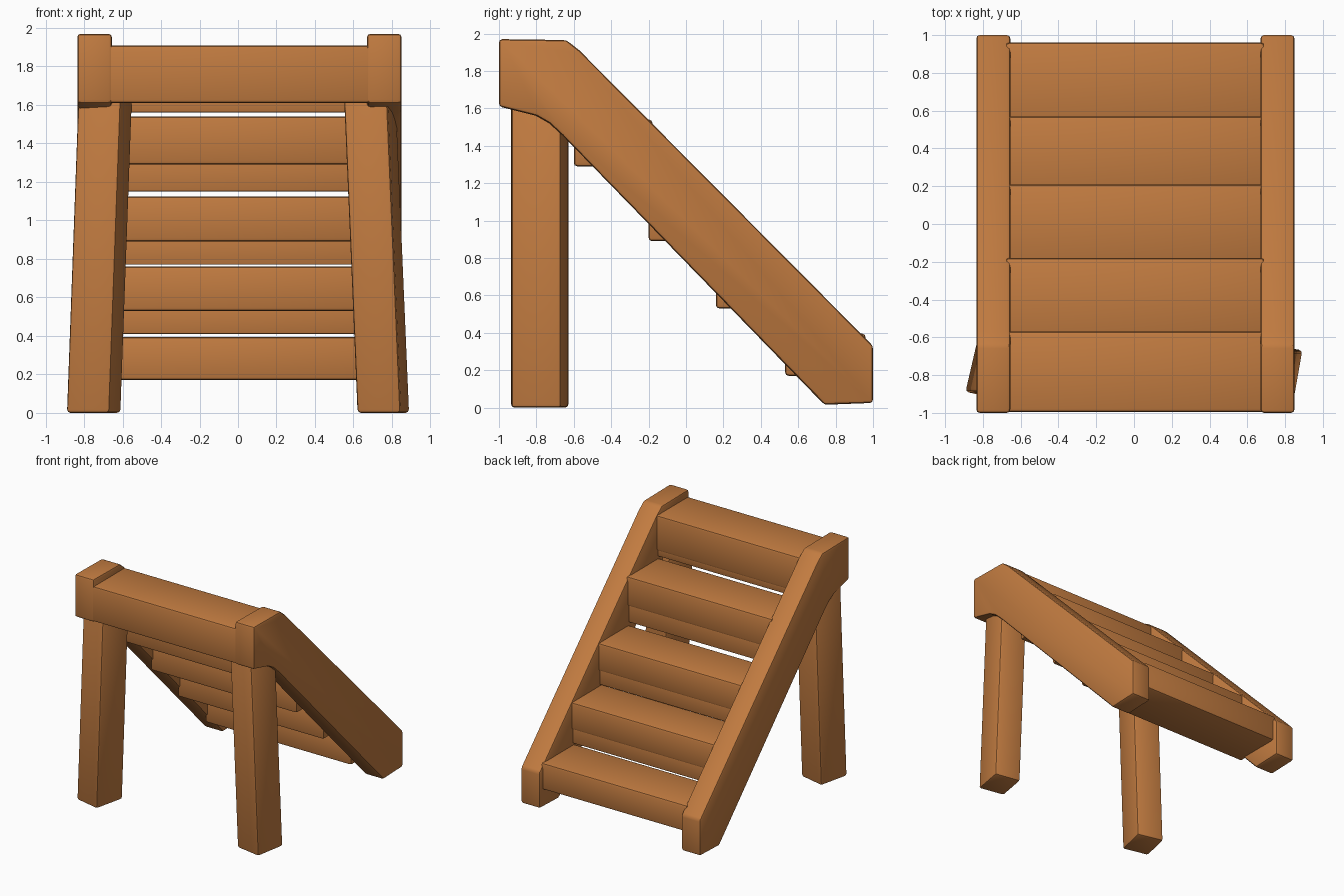
import bpy, bmesh, math

if "Cube" in bpy.data.objects:
    bpy.data.objects.remove(bpy.data.objects["Cube"])

wood = bpy.data.materials.new("orange brown wood")
wood.diffuse_color = (0.54, 0.20, 0.052, 1)
wood.use_nodes = True
wood.node_tree.nodes["Principled BSDF"].inputs["Base Color"].default_value = wood.diffuse_color


def prism(name, lower, upper, bevel=0.018):
    """Rounded solid between two matching loops of 3D points."""
    bm = bmesh.new()
    a = [bm.verts.new(p) for p in lower]
    b = [bm.verts.new(p) for p in upper]
    n = len(a)
    bm.faces.new(a)
    bm.faces.new(b[::-1])
    for i in range(n):
        j = (i + 1) % n
        bm.faces.new((a[i], b[i], b[j], a[j]))
    bmesh.ops.recalc_face_normals(bm, faces=bm.faces)
    edges = [e for e in bm.edges if e.calc_face_angle(0) > math.radians(35)]
    bmesh.ops.bevel(bm, geom=edges, offset=bevel, segments=2, profile=0.5,
                    affect='EDGES', clamp_overlap=True)
    me = bpy.data.meshes.new(name)
    bm.to_mesh(me)
    bm.free()
    me.materials.append(wood)
    ob = bpy.data.objects.new(name, me)
    bpy.context.collection.objects.link(ob)
    bpy.ops.object.select_all(action='DESELECT')
    ob.select_set(True)
    bpy.context.view_layer.objects.active = ob
    bpy.ops.object.shade_smooth_by_angle(angle=math.radians(35))
    return ob


def extrude_x(name, profile, x0, x1, bevel=0.018):
    return prism(name, [(x0, y, z) for y, z in profile],
                 [(x1, y, z) for y, z in profile], bevel)


def rect(y0, y1, z0, z1):
    return [(y0, z0), (y1, z0), (y1, z1), (y0, z1)]


# sloping side boards with a level top end and a curved underside
side = [(-1, 1.97), (-0.64, 1.965), (-0.57, 1.91), (1, 0.33), (1, 0.025),
        (0.74, 0.015), (-0.66, 1.455), (-0.73, 1.52), (-0.80, 1.56), (-1, 1.61)]
extrude_x("left_side_board", side, -0.835, -0.655)
extrude_x("right_side_board", side, 0.67, 0.85)

# steps: (back y, nose y, bottom z, top z, riser bottom z)
steps = [(0.53, 0.96, 0.17, 0.395, None),
         (0.16, 0.57, 0.53, 0.76, 0.41),
         (-0.20, 0.21, 0.89, 1.125, 0.77),
         (-0.60, -0.18, 1.29, 1.54, 1.15),
         (-0.995, -0.57, 1.61, 1.91, 1.56)]
for i, (y0, y1, z0, z1, low) in enumerate(steps, 1):
    extrude_x(f"step_{i}", rect(y0, y1, z0, z1), -0.68, 0.69)
    if low is not None:
        # board hanging under the nose of the step
        extrude_x(f"riser_{i}", rect(y1 - 0.10, y1 - 0.012, low, z0 + 0.06),
                  -0.68, 0.69, 0.008)


# splayed front legs, each turned slightly about the vertical
def leg(name, bottom_x, top_x, turn, w=0.23, d=0.27):
    c, s = math.cos(turn), math.sin(turn)

    def ring(cx, z):
        return [(cx + u * c - v * s, -0.782 + u * s + v * c, z)
                for u, v in ((-w / 2, -d / 2), (w / 2, -d / 2),
                             (w / 2, d / 2), (-w / 2, d / 2))]
    prism(name, ring(bottom_x, 0), ring(top_x, 1.64))


leg("left_front_leg", -0.75, -0.69, math.radians(-13))
leg("right_front_leg", 0.755, 0.685, math.radians(-10))
